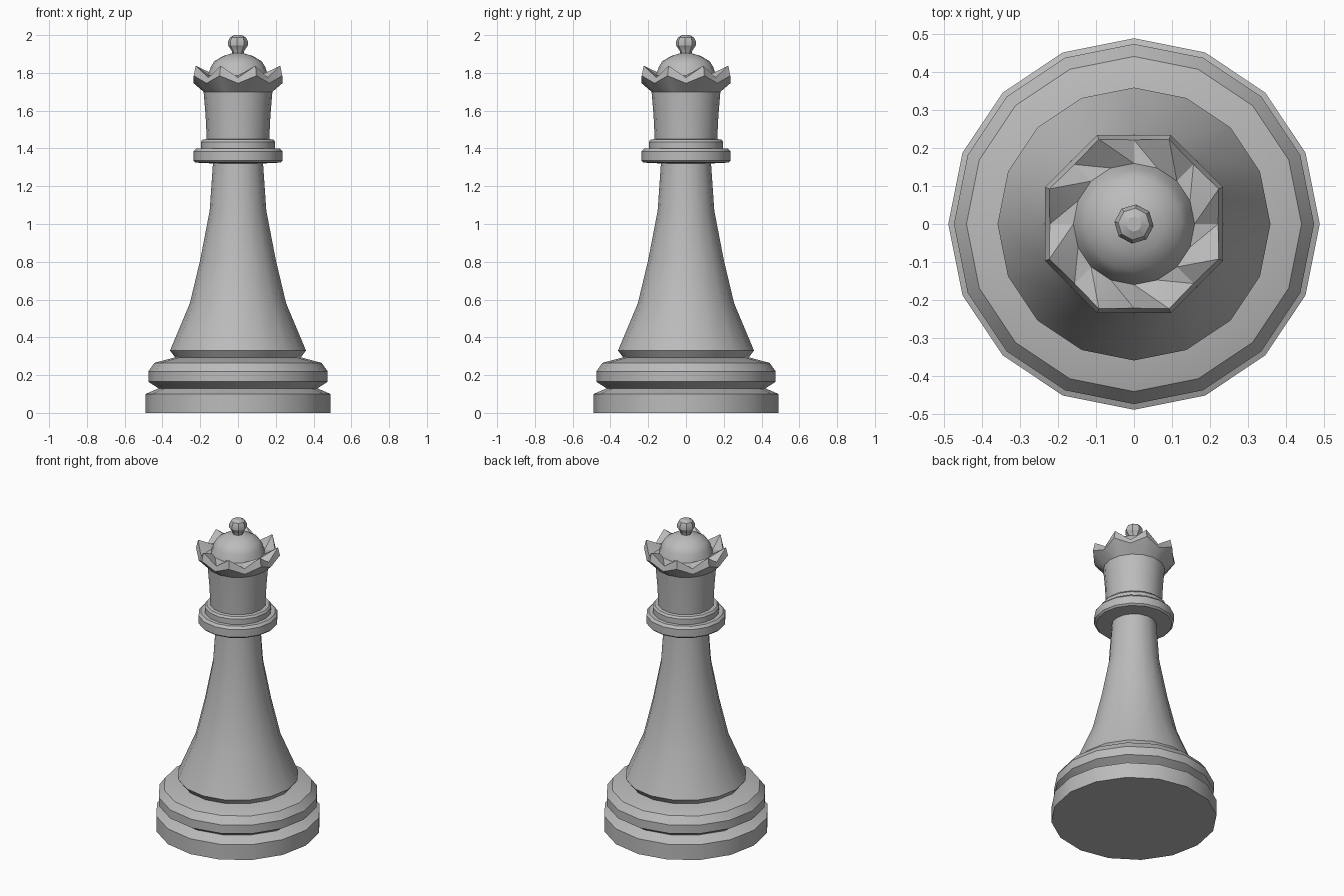
import bpy, bmesh
from math import sin, cos, pi, radians

if "Cube" in bpy.data.objects:
    bpy.data.objects.remove(bpy.data.objects["Cube"])

GREY = (0.5, 0.5, 0.5, 1)
mat = bpy.data.materials.new("grey")
mat.use_nodes = True
mat.diffuse_color = GREY
mat.node_tree.nodes["Principled BSDF"].inputs["Base Color"].default_value = GREY

SIDES = 16


def ring(bm, profile_points, sides, turn=0):
    """One loop of vertices; the (radius, z) points repeat around it."""
    verts = []
    for i in range(sides):
        r, z = profile_points[i % len(profile_points)]
        a = 2 * pi * i / sides + turn
        verts.append(bm.verts.new((r * cos(a), r * sin(a), z)))
    return verts


def bridge(bm, low, high, split=False):
    n = len(low)
    for i in range(n):
        j = (i + 1) % n
        if split:
            bm.faces.new((low[i], low[j], high[i]))
            bm.faces.new((low[j], high[j], high[i]))
        else:
            bm.faces.new((low[i], low[j], high[j], high[i]))


def finish(name, bm):
    bmesh.ops.recalc_face_normals(bm, faces=bm.faces)
    mesh = bpy.data.meshes.new(name)
    bm.to_mesh(mesh)
    bm.free()
    mesh.materials.append(mat)
    obj = bpy.data.objects.new(name, mesh)
    bpy.context.collection.objects.link(obj)
    bpy.ops.object.select_all(action="DESELECT")
    obj.select_set(True)
    bpy.context.view_layer.objects.active = obj
    bpy.ops.object.shade_smooth_by_angle(angle=radians(30))
    return obj


def lathe(name, profile, sides=SIDES, turn=0):
    """Turned solid, capped at both ends."""
    bm = bmesh.new()
    rings = [ring(bm, [p], sides, turn) for p in profile]
    for low, high in zip(rings, rings[1:]):
        bridge(bm, low, high)
    bm.faces.new(rings[0])
    bm.faces.new(rings[-1])
    return finish(name, bm)


# Stepped foot
lathe("base", [(0.49, 0), (0.49, 0.10), (0.42, 0.13), (0.475, 0.165),
               (0.475, 0.22), (0.442, 0.265), (0.33, 0.295)])

# Tapering stem
lathe("stem", [(0.33, 0.29), (0.36, 0.33), (0.255, 0.58), (0.2, 0.81),
               (0.15, 1.07), (0.132, 1.33)])

# Neck collar with a smaller step on top
lathe("collar", [(0.12, 1.32), (0.225, 1.325), (0.236, 1.335), (0.236, 1.385),
                 (0.222, 1.4), (0.197, 1.4), (0.197, 1.435), (0.187, 1.447),
                 (0.16, 1.45)])

# Flaring head
lathe("head", [(0.165, 1.44), (0.172, 1.58), (0.182, 1.70)])

# Zigzag crown: valleys and peaks alternate around each rim
bm = bmesh.new()
foot = ring(bm, [(0.182, 1.70)], SIDES)
outer = ring(bm, [(0.235, 1.745), (0.254, 1.785)], SIDES)
rim = ring(bm, [(0.222, 1.775), (0.242, 1.838)], SIDES)
inner = ring(bm, [(0.16, 1.785)], SIDES)
bridge(bm, foot, outer, True)
bridge(bm, outer, rim)
# inside facets, all split the same way round
for i in range(SIDES):
    k = i - 1
    bm.faces.new((rim[i], inner[i], inner[k]))
    bm.faces.new((rim[i], inner[k], rim[k]))
finish("crown", bm)

# Dome inside the crown
lathe("dome", [(0.16, 1.785), (0.145, 1.83), (0.125, 1.862),
               (0.08, 1.889), (0.02, 1.907)])

# Faceted ball on top
lathe("finial", [(0.03, 1.895), (0.032, 1.915), (0.052, 1.945), (0.052, 1.968),
                 (0.042, 1.988), (0.02, 2.0)], 8, radians(-6))
